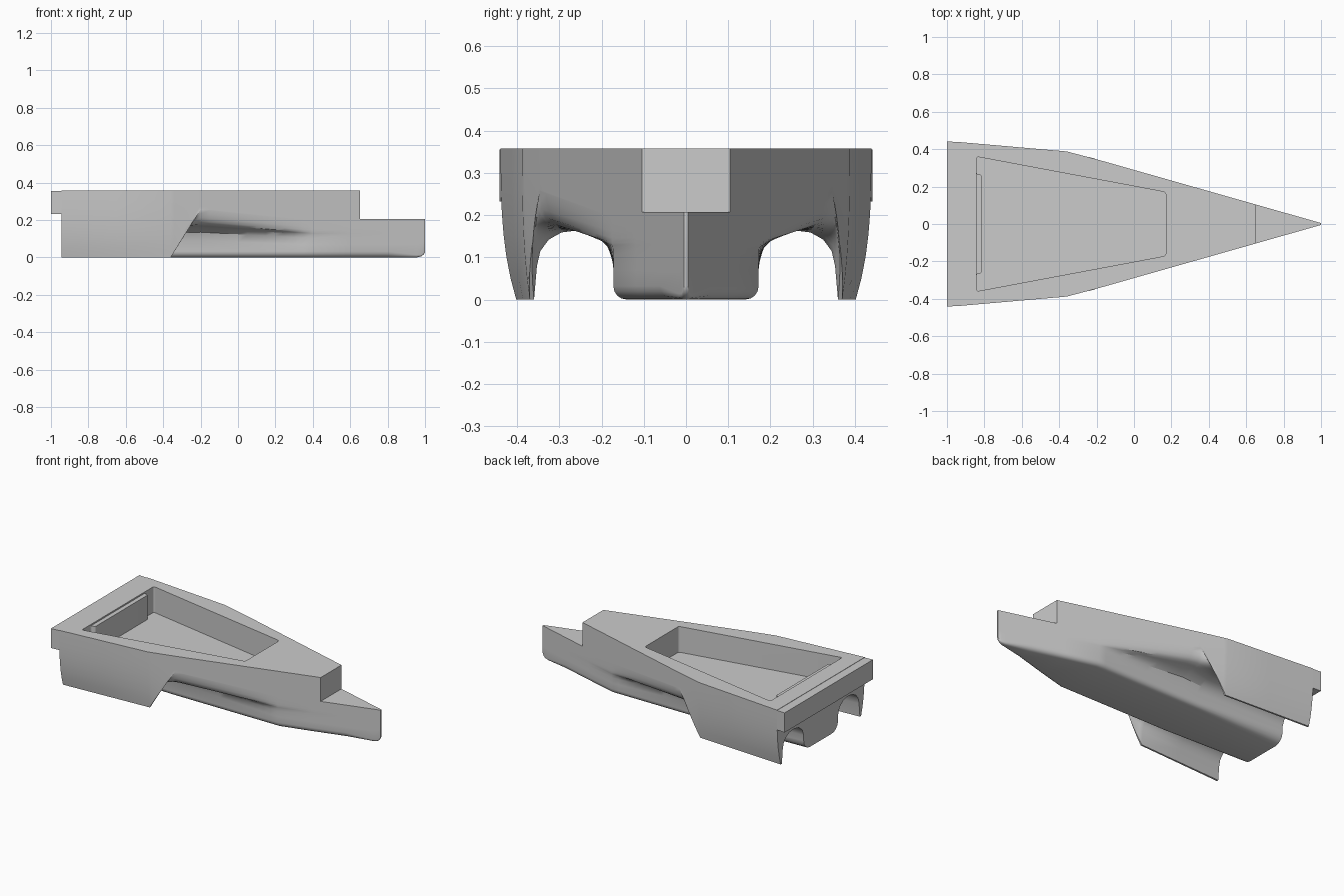
import bpy, bmesh

if "Cube" in bpy.data.objects:
    bpy.data.objects.remove(bpy.data.objects["Cube"])

TOP = 0.358


def lerp(a, b, t):
    return a + (b - a) * t


def interp(knots, x):
    if x <= knots[0][0]:
        return knots[0][1]
    for (x0, v0), (x1, v1) in zip(knots, knots[1:]):
        if x <= x1:
            return lerp(v0, v1, (x - x0) / (x1 - x0))
    return knots[-1][1]


def finish(bm, name):
    bmesh.ops.recalc_face_normals(bm, faces=bm.faces[:])
    me = bpy.data.meshes.new(name)
    bm.to_mesh(me)
    bm.free()
    ob = bpy.data.objects.new(name, me)
    bpy.context.collection.objects.link(ob)
    return ob


def prism(name, outline, z0, z1, bevel=0):
    bm = bmesh.new()
    low = [bm.verts.new((x, y, z0)) for x, y in outline]
    high = [bm.verts.new((x, y, z1)) for x, y in outline]
    bm.faces.new(low)
    bm.faces.new(high)
    n = len(low)
    for i in range(n):
        j = (i + 1) % n
        bm.faces.new((low[i], low[j], high[j], high[i]))
    if bevel:
        edges = [bm.edges.get((a, b)) for a, b in zip(low, high)]
        bmesh.ops.bevel(bm, geom=edges, offset=bevel, segments=4, profile=0.5, affect='EDGES')
    return finish(bm, name)


def cut(target, cutter):
    mod = target.modifiers.new("cut", 'BOOLEAN')
    mod.operation = 'DIFFERENCE'
    mod.solver = 'EXACT'
    mod.object = cutter
    bpy.context.view_layer.objects.active = target
    bpy.ops.object.modifier_apply(modifier=mod.name)
    bpy.data.objects.remove(cutter)


# Plan outline, side draft, bow lift
WIDTH = [(-0.945, 0.439), (-0.36, 0.388), (-0.2, 0.346), (1, 0.005)]
DRAFT = [(-0.945, 0.037), (-0.36, 0.018), (-0.2, 0)]
LIFT = [(0.955, 0), (0.98, 0.006), (0.993, 0.016), (1, 0.03)]
# Tunnel arch (y, z) and the open flank curve (width fraction, z) it turns into
ARCH = [(.36, 0), (.353, .08), (.345, .115), (.325, .142), (.295, .159),
        (.255, .164), (.215, .154), (.185, .128), (.172, .09)]
FLANK = [(1, .257), (.98, .235), (.95, .213), (.89, .192), (.78, .177),
         (.58, .169), (.32, .16), (.1, .135), (0, .09)]


def half_section(x):
    w = interp(WIDTH, x)
    keel = min(0.172, w)
    t = interp([(-0.36, 0), (-0.2, 1)], x)
    s = interp([(-0.2, 1), (0.4, 0.76)], x)
    draft = interp(DRAFT, x)
    lift = interp(LIFT, x)
    rear = interp([(-0.945, 1), (-0.36, 0)], x)   # tunnel widens aft
    lip = 0.26 * t * s
    pts = []
    for i in range(8):
        z = lerp(TOP, lip, i / 7)
        pts.append((w - draft * (1 - z / TOP) ** 3, z))
    for (ay, az), (u, fz) in zip(ARCH, FLANK):
        ay += 0.03 * rear * (ay - 0.172) / 0.188
        az *= 1 + 0.07 * rear
        pts.append((lerp(ay, lerp(keel, w, u), t), lerp(az, fz * s, t)))
    c = min(0.032 + 0.03 * rear, keel * 0.8)
    pts += [(keel, c), (keel - .08 * c, .6 * c), (keel - .3 * c, .28 * c),
            (keel - .6 * c, .08 * c), (keel - c, 0)]
    return [(y, lift + z * (1 - lift / TOP)) for y, z in pts]


# Hull: loft of the cross-section along x
stations = [-0.945, -0.65]
stations += [-0.36 + 0.02 * i for i in range(8)]
stations += [-0.2 + 0.05 * i for i in range(13)]
stations += [0.6, 0.8, 0.955, 0.98, 0.993, 1.0]
bm = bmesh.new()
rings = []
for x in stations:
    half = half_section(x)
    full = half + [(-y, z) for y, z in reversed(half)]
    rings.append([bm.verts.new((x, y, z)) for y, z in full])
n = len(rings[0])
for a, b in zip(rings, rings[1:]):
    for i in range(n):
        j = (i + 1) % n
        bm.faces.new((a[i], a[j], b[j], b[i]))
bm.faces.new(rings[0])
bm.faces.new(rings[-1])
hull = finish(bm, "hull")

# Lowered bow deck
cut(hull, prism("bow_cutter", [(.652, -.3), (1.2, -.3), (1.2, .3), (.652, .3)], 0.207, 0.6))

# Cockpit well with the thicker middle of its rear wall, its ledge just below the deck
side = [(-.815, .265), (-.842, .265), (-.842, .36), (.17, .17)]
well = side + [(x, -y) for x, y in reversed(side)]
cut(hull, prism("well_cutter", well, 0.195, 0.6, bevel=0.012))
cut(hull, prism("ledge_cutter", [(-.842, -.3), (-.8, -.3), (-.8, .3), (-.842, .3)], 0.349, 0.6))

# Stern rail
prism("stern_rail", [(-1, -.442), (-.945, -.438), (-.945, .438), (-1, .442)], 0.232, 0.356)

bpy.ops.object.select_all(action='DESELECT')
hull.select_set(True)
bpy.context.view_layer.objects.active = hull
bpy.ops.object.shade_smooth_by_angle(angle=0.55)
